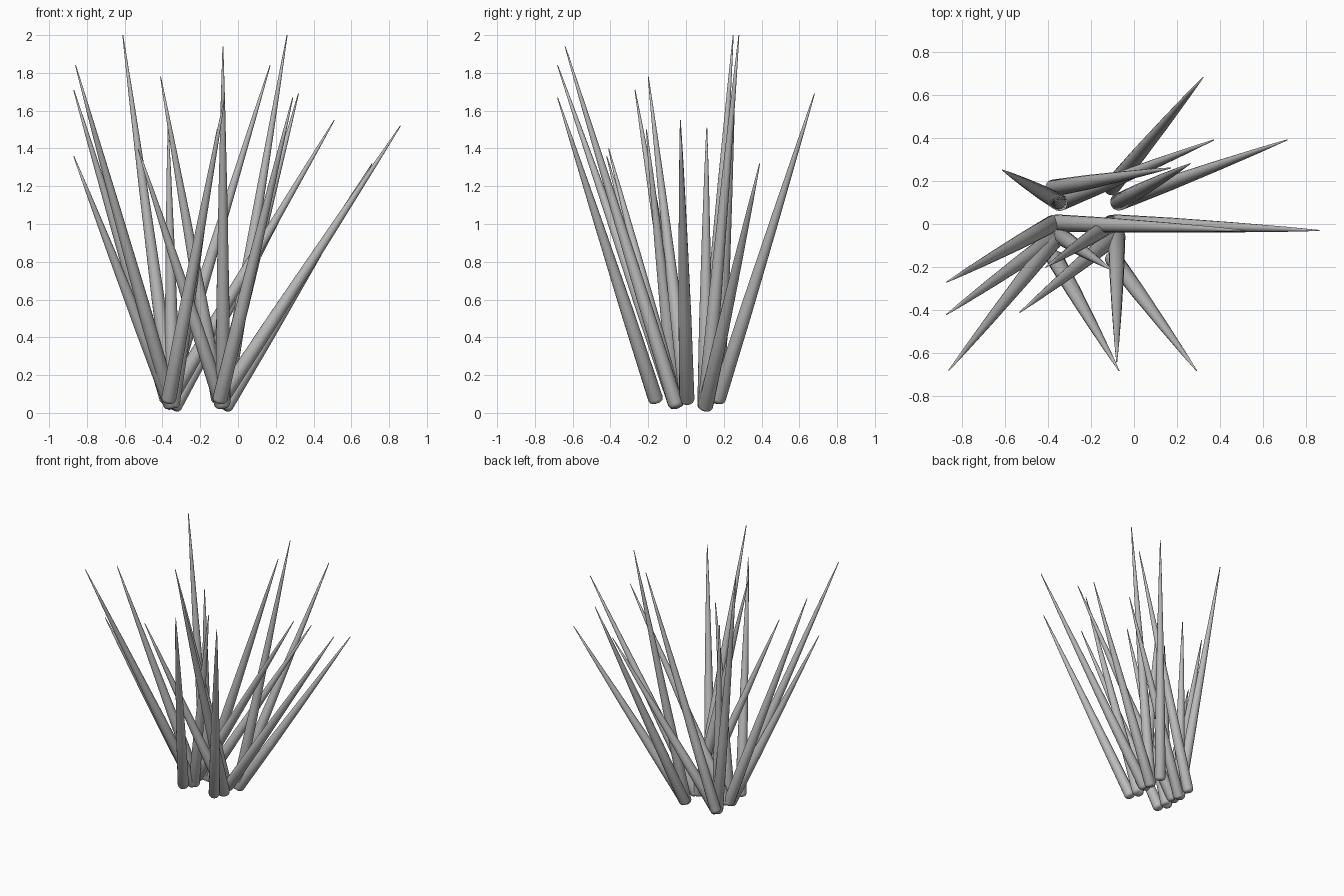
import bpy
import bmesh
from mathutils import Vector

# Remove the default cube only
default_cube = bpy.data.objects.get("Cube")
if default_cube:
    bpy.data.objects.remove(default_cube, do_unlink=True)

# Single grey material
grey = bpy.data.materials.new("plain_grey")
grey.use_nodes = True
colour = (0.5, 0.5, 0.5, 1)
grey.diffuse_color = colour
grey.node_tree.nodes["Principled BSDF"].inputs["Base Color"].default_value = colour

SIDES = 16
RADIUS = 0.04

# Blade outline: (fraction of the length, fraction of the radius)
OUTLINE = [(0, 0.6), (0.004, 0.85), (0.012, 1), (0.3, 0.85),
           (0.6, 0.57), (0.85, 0.28), (1, 0.06)]


def make_blade(name, root, tip):
    """Build one tapered round blade running from root to tip."""
    root, tip = Vector(root), Vector(tip)
    axis = tip - root
    turn = axis.to_track_quat("Z", "Y").to_matrix().to_4x4()
    bm = bmesh.new()
    rings = []
    for along, width in OUTLINE:
        circle = bmesh.ops.create_circle(
            bm, segments=SIDES, radius=RADIUS * width, cap_ends=False)
        bmesh.ops.translate(bm, verts=circle["verts"],
                            vec=(0, 0, along * axis.length))
        rings.append(circle["verts"])
    # Skin neighbouring rings and close both ends
    for low, high in zip(rings, rings[1:]):
        for i in range(SIDES):
            j = (i + 1) % SIDES
            bm.faces.new((low[i], low[j], high[j], high[i]))
    bm.faces.new(rings[0])
    bm.faces.new(rings[-1])
    bmesh.ops.recalc_face_normals(bm, faces=bm.faces)
    bmesh.ops.transform(bm, matrix=turn, verts=bm.verts)
    mesh = bpy.data.meshes.new(name)
    bm.to_mesh(mesh)
    bm.free()
    mesh.materials.append(grey)
    mesh.shade_smooth()
    blade = bpy.data.objects.new(name, mesh)
    blade.location = root
    bpy.context.collection.objects.link(blade)


# Both clumps share the same rows of roots: offset from the clump centre
ROWS = {
    "front": (-0.01, -0.155, 0.055),
    "mid_front": (0.01, -0.05, 0.03),
    "middle": (-0.01, 0.005, 0.055),
    "mid_back": (0.015, 0.1, 0.02),
    "back": (-0.02, 0.165, 0.055),
}

# Blade tips, listed by clump and by row
CLUMPS = {
    "right_clump": (-0.36, {
        "front": [(-0.07, -0.68, 1.67)],
        "mid_front": [(-0.86, -0.68, 1.84), (-0.11, -0.21, 1.5),
                      (-0.87, -0.42, 1.36)],
        "middle": [(-0.87, -0.27, 1.71), (0.51, -0.03, 1.55)],
        "mid_back": [(-0.61, 0.25, 2), (0.37, 0.39, 1.32),
                     (-0.37, 0.11, 1.51)],
        "back": [(0.17, 0.26, 1.84)],
    }),
    "left_clump": (-0.09, {
        "front": [(0.29, -0.68, 1.67)],
        "mid_front": [(-0.08, -0.64, 1.94), (-0.53, -0.41, 1.4)],
        "middle": [(-0.41, -0.2, 1.78), (0.86, -0.03, 1.52)],
        "mid_back": [(0.26, 0.28, 2), (0.71, 0.39, 1.32)],
        "back": [(0.32, 0.68, 1.69)],
    }),
}

for clump, (centre, rows) in CLUMPS.items():
    for row, tips in rows.items():
        dx, y, z = ROWS[row]
        for number, tip in enumerate(tips, start=1):
            make_blade(f"{clump}_{row}_blade_{number}",
                       (centre + dx, y, z), tip)
